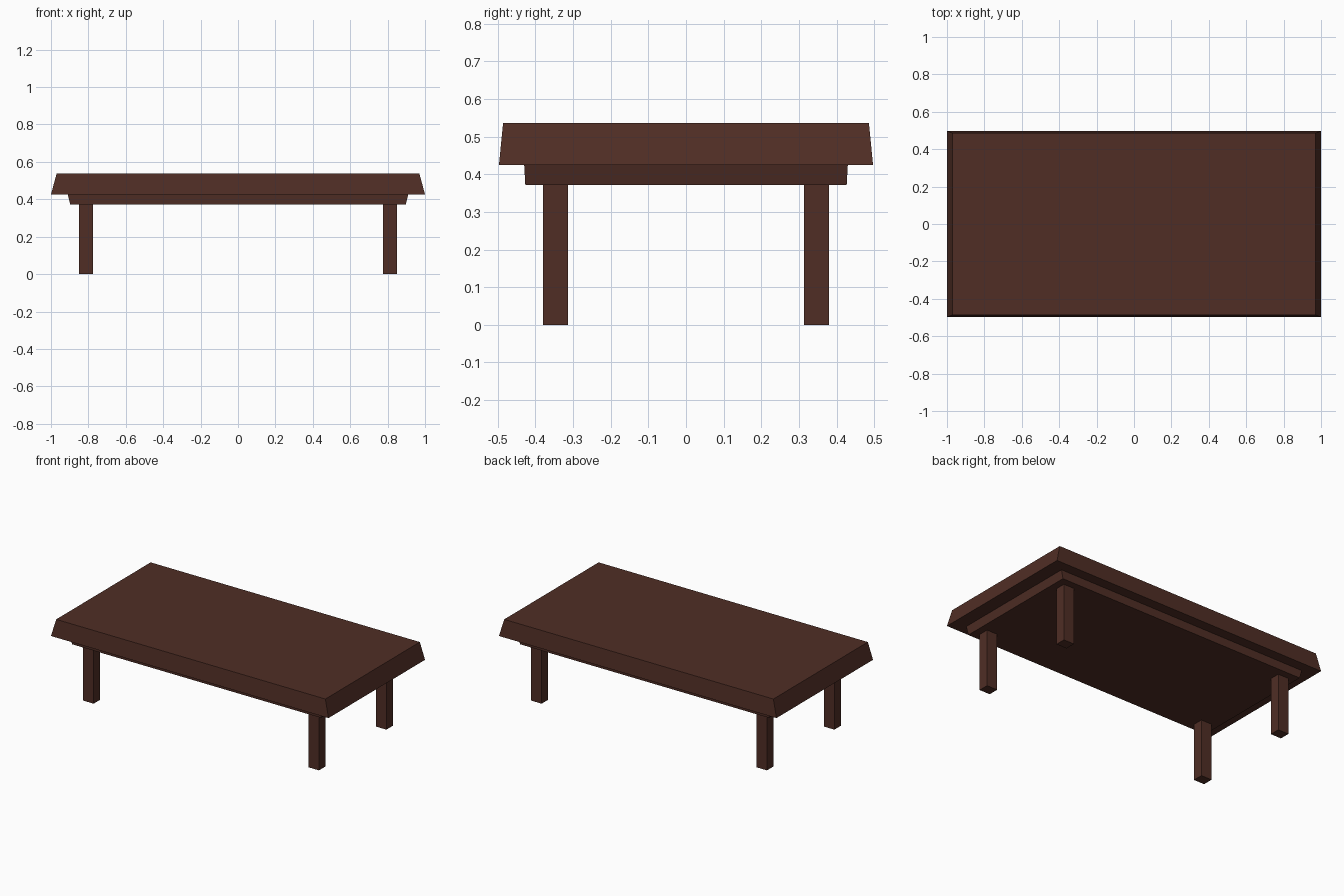
import bpy, bmesh

if "Cube" in bpy.data.objects:
    bpy.data.objects.remove(bpy.data.objects["Cube"])

wood = bpy.data.materials.new("dark brown wood")
wood.diffuse_color = (0.080, 0.027, 0.0185, 1.0)
wood.use_nodes = True
wood.node_tree.nodes["Principled BSDF"].inputs["Base Color"].default_value = wood.diffuse_color


def tapered_box(name, centre, low, high, z0, z1):
    """Box whose half sizes run from low (at z0) to high (at z1)."""
    bm = bmesh.new()
    bmesh.ops.create_cube(bm, size=2)
    for v in bm.verts:
        half, z = (high, z1) if v.co.z > 0 else (low, z0)
        v.co = (centre[0] + v.co.x * half[0], centre[1] + v.co.y * half[1], z)
    mesh = bpy.data.meshes.new(name)
    bm.to_mesh(mesh)
    bm.free()
    mesh.materials.append(wood)
    ob = bpy.data.objects.new(name, mesh)
    bpy.context.collection.objects.link(ob)
    return ob


# Thick top with sloping edges
tapered_box("table_top", (0, 0), (1.0, 0.497), (0.97, 0.486), 0.425, 0.537)

# Solid apron slab under the top, narrowing slightly downwards
tapered_box("apron", (0, 0), (0.897, 0.427), (0.91, 0.43), 0.372, 0.425)

# Four straight legs
for sx, side in ((-1, "left"), (1, "right")):
    for sy, end in ((-1, "front"), (1, "back")):
        tapered_box(f"{end}_{side}_leg", (sx * 0.812, sy * 0.347),
                    (0.038, 0.0335), (0.038, 0.0335), 0.0, 0.372)
